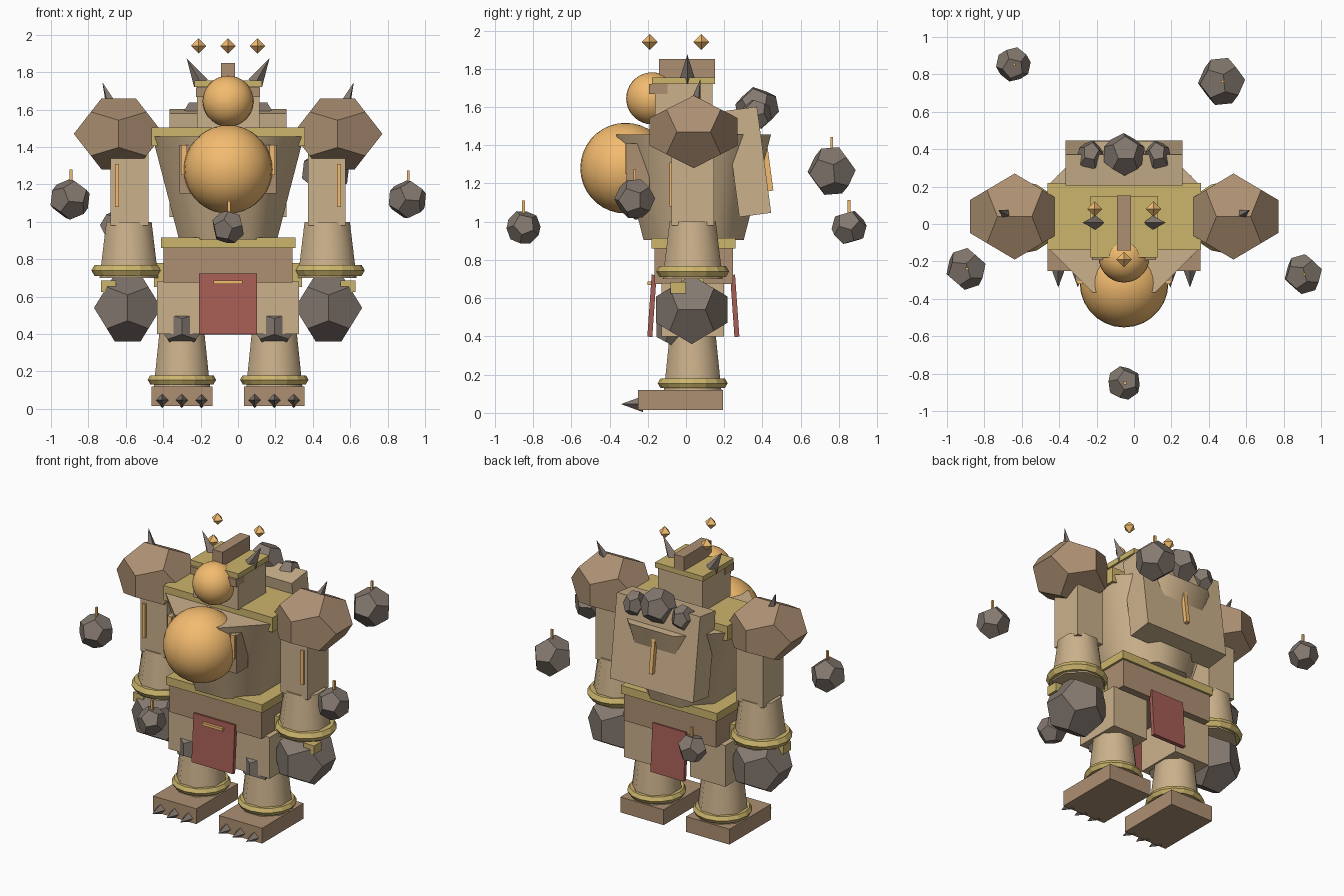
import bpy, bmesh, math, random
from mathutils import Vector, Matrix, Euler

if "Cube" in bpy.data.objects:
    bpy.data.objects.remove(bpy.data.objects["Cube"])

random.seed(4)
CX, CY = -0.053, 0.04      # body axis
PHI = (1 + 5 ** 0.5) / 2


def mat(name, r, g, b):
    m = bpy.data.materials.new(name)
    m.diffuse_color = (r, g, b, 1)
    m.use_nodes = True
    m.node_tree.nodes["Principled BSDF"].inputs["Base Color"].default_value = m.diffuse_color
    return m


TAN = mat("sandstone", .60, .44, .26)
BROWN = mat("brown_stone", .42, .28, .17)
DARK = mat("dark_rock", .23, .19, .16)
GOLD = mat("gold", .60, .46, .15)
GLOW = mat("amber_glow", .90, .50, .16)
RED = mat("red_cloth", .38, .11, .09)


def finish(name, bm, m, loc, rot=(0, 0, 0), smooth=False):
    me = bpy.data.meshes.new(name)
    bm.normal_update()
    bm.to_mesh(me)
    bm.free()
    ob = bpy.data.objects.new(name, me)
    bpy.context.collection.objects.link(ob)
    me.materials.append(m)
    ob.location = loc
    ob.rotation_euler = rot
    if smooth:
        bpy.ops.object.select_all(action='DESELECT')
        ob.select_set(True)
        bpy.context.view_layer.objects.active = ob
        bpy.ops.object.shade_smooth_by_angle(angle=math.radians(50))
    return ob


def box(name, m, loc, size, rot=(0, 0, 0)):
    bm = bmesh.new()
    bmesh.ops.create_cube(bm, size=1)
    bmesh.ops.scale(bm, vec=size, verts=bm.verts)
    return finish(name, bm, m, loc, rot)


def frustum(name, m, x, y, z0, z1, a0, a1):
    # eight-sided tapered column, a0 and a1 are half widths across flats
    bm = bmesh.new()
    k = 1 / math.cos(math.pi / 8)
    bmesh.ops.create_cone(bm, cap_ends=True, segments=8, radius1=a0 * k, radius2=a1 * k, depth=z1 - z0)
    bmesh.ops.rotate(bm, matrix=Matrix.Rotation(math.pi / 8, 3, 'Z'), verts=bm.verts)
    return finish(name, bm, m, (x, y, (z0 + z1) / 2), smooth=True)


def rock(name, m, loc, half, rot=(0, 0, 0)):
    # dodecahedron with the given half extents
    bm = bmesh.new()
    s = (-1, 1)
    pts = [(a, b, c) for a in s for b in s for c in s]
    for a in s:
        for b in s:
            pts += [(a / PHI, 0, b * PHI), (0, a * PHI, b / PHI), (a * PHI, b / PHI, 0)]
    for p in pts:
        bm.verts.new(p)
    bmesh.ops.convex_hull(bm, input=bm.verts)
    bmesh.ops.dissolve_limit(bm, angle_limit=0.02, verts=bm.verts, edges=bm.edges)
    bmesh.ops.scale(bm, vec=[h / PHI for h in half], verts=bm.verts)
    bmesh.ops.recalc_face_normals(bm, faces=bm.faces)
    return finish(name, bm, m, loc, rot)


def spike(name, base, tip, r, sides=4):
    base, tip = Vector(base), Vector(tip)
    d = tip - base
    bm = bmesh.new()
    bmesh.ops.create_cone(bm, cap_ends=True, segments=sides, radius1=r, radius2=0, depth=d.length)
    return finish(name, bm, DARK, (base + tip) / 2, d.to_track_quat('Z', 'Y').to_euler())


def orb(name, loc, r):
    bm = bmesh.new()
    bmesh.ops.create_uvsphere(bm, u_segments=28, v_segments=18, radius=r)
    return finish(name, bm, GLOW, loc, smooth=True)


def ring(name, loc, major, minor):
    bpy.ops.mesh.primitive_torus_add(location=loc, major_radius=major, minor_radius=minor,
                                     major_segments=16, minor_segments=6)
    ob = bpy.context.object
    ob.name = name
    ob.data.materials.append(GOLD)


# limbs, mirrored about the body axis
for s, side in ((-1, "left"), (1, "right")):
    def X(off):
        return CX + s * off

    # legs
    box(f"foot_{side}", BROWN, (X(.247), -.028, .067), (.325, .445, .104))
    for i in (-1, 0, 1):
        spike(f"toe_claw_{side}", (X(.247) + i * .105, -.225, .046), (X(.247) + i * .105, -.34, .046), .042)
    frustum(f"shin_{side}", TAN, X(.247), .035, .10, .46, .152, .115)
    ring(f"ankle_ring_{side}", (X(.247), .035, .155), .155, .028)
    rock(f"knee_{side}", DARK, (X(.247), -.03, .44), (.125, .125, .11))
    box(f"thigh_{side}", TAN, (X(.247), .035, .54), (.266, .325, .28))
    box(f"hip_buckle_{side}", GOLD, (X(.37), .035, .715), (.05, .12, .13))

    # arms
    box(f"upper_arm_{side}", TAN, (X(.527), .036, 1.19), (.202, .222, .42))
    box(f"arm_rune_{side}", GLOW, (X(.594), -.078, 1.195), (.022, .018, .23))
    rock(f"elbow_{side}", DARK, (X(.53), .035, .92), (.115, .115, .09))
    frustum(f"forearm_{side}", TAN, X(.53), .035, .70, 1.0, .157, .121)
    ring(f"wrist_ring_{side}", (X(.54), .035, .74), .157, .034)
    rock(f"fist_{side}", DARK, (X(.537), .03, .54), (.18, .187, .18))
    box(f"fist_plate_{side}", GOLD, (X(.64), -.04, .655), (.08, .08, .06))

    # shoulders
    rock(f"shoulder_{side}", BROWN, (X(.585), CY, 1.47), (.24, .23, .19))
    spike(f"shoulder_spike_{side}", (X(.62), .045, 1.61), (X(.672), .075, 1.745), .036)

    # chest plates
    box(f"chest_plate_{side}", BROWN, (X(.17), -.25, 1.28), (.18, .12, .26))
    box(f"chest_rune_{side}", GLOW, (X(.236), -.312, 1.33), (.03, .016, .16))

    # head horn
    spike(f"horn_{side}", (X(.145), .007, 1.74), (X(.222), .007, 1.875), .042)

# waist and cloths
box("waist", BROWN, (CX, CY, .772), (.69, .412, .195))
box("belt", GOLD, (CX, CY, .888), (.72, .44, .055))
box("front_cloth", RED, (CX, -.178, .56), (.31, .026, .325), (math.radians(-4), 0, 0))
box("back_cloth", RED, (CX, .255, .56), (.25, .026, .325), (math.radians(4), 0, 0))
box("cloth_strip", GLOW, (CX, -.192, .677), (.155, .018, .018))

# torso
frustum("torso", TAN, CX, CY, .905, 1.457, .262, .405)
box("collar", GOLD, (CX, CY, 1.455), (.82, .358, .10))
orb("chest_core", (CX, -.316, 1.28), .237)

# slab on the back with rocks on top
box("back_slab", TAN, (CX, .325, 1.313), (.625, .168, .56), (math.radians(7.6), 0, 0))
box("back_rune", GLOW, (CX, .425, 1.29), (.026, .03, .26), (math.radians(7.6), 0, 0))
rock("back_rock_middle", DARK, (CX, .372, 1.595), (.108, .108, .108), (.2, .1, 0))
for s in (-1, 1):
    rock("back_rock_side", DARK, (CX + s * .182, .365, 1.56), (.065, .08, .078), (.2, 0, s * .2))

# head
box("head", TAN, (CX, -.012, 1.615), (.335, .30, .23))
box("head_band", GOLD, (CX, -.014, 1.738), (.36, .33, .035))
box("crest", BROWN, (CX, .005, 1.80), (.076, .295, .10))
box("brow", BROWN, (CX, -.145, 1.693), (.342, .095, .052))
orb("face_orb", (CX, -.177, 1.645), .136)

# floating crystals above the head
for dx, y in ((-.157, .08), (0, -.19), (.157, .08)):
    bm = bmesh.new()
    for d in (1, -1):
        bmesh.ops.create_cone(bm, cap_ends=False, segments=4, radius1=.041, radius2=0, depth=.041,
                              matrix=Matrix.Diagonal((1, 1, d, 1)) @ Matrix.Translation((0, 0, .0205)))
    bmesh.ops.remove_doubles(bm, verts=bm.verts, dist=1e-4)
    bmesh.ops.recalc_face_normals(bm, faces=bm.faces)
    finish("floating_crystal", bm, GLOW, (CX + dx, y, 1.94))

# floating rocks, each with a thin glowing shard
for x, y, z, r in ((-.898, -.24, 1.12, .105), (.905, -.268, 1.12, .1), (CX, -.85, .97, .086),
                   (-.645, .853, .97, .088), (.468, .762, 1.265, .122)):
    rot = [random.uniform(-.5, .5) for _ in range(3)]
    rock("floating_rock", DARK, (x, y, z), (r, r, r), rot)
    box("rock_shard", GLOW, (x + .005, y, z + r + .01), (.014, .014, .09))
